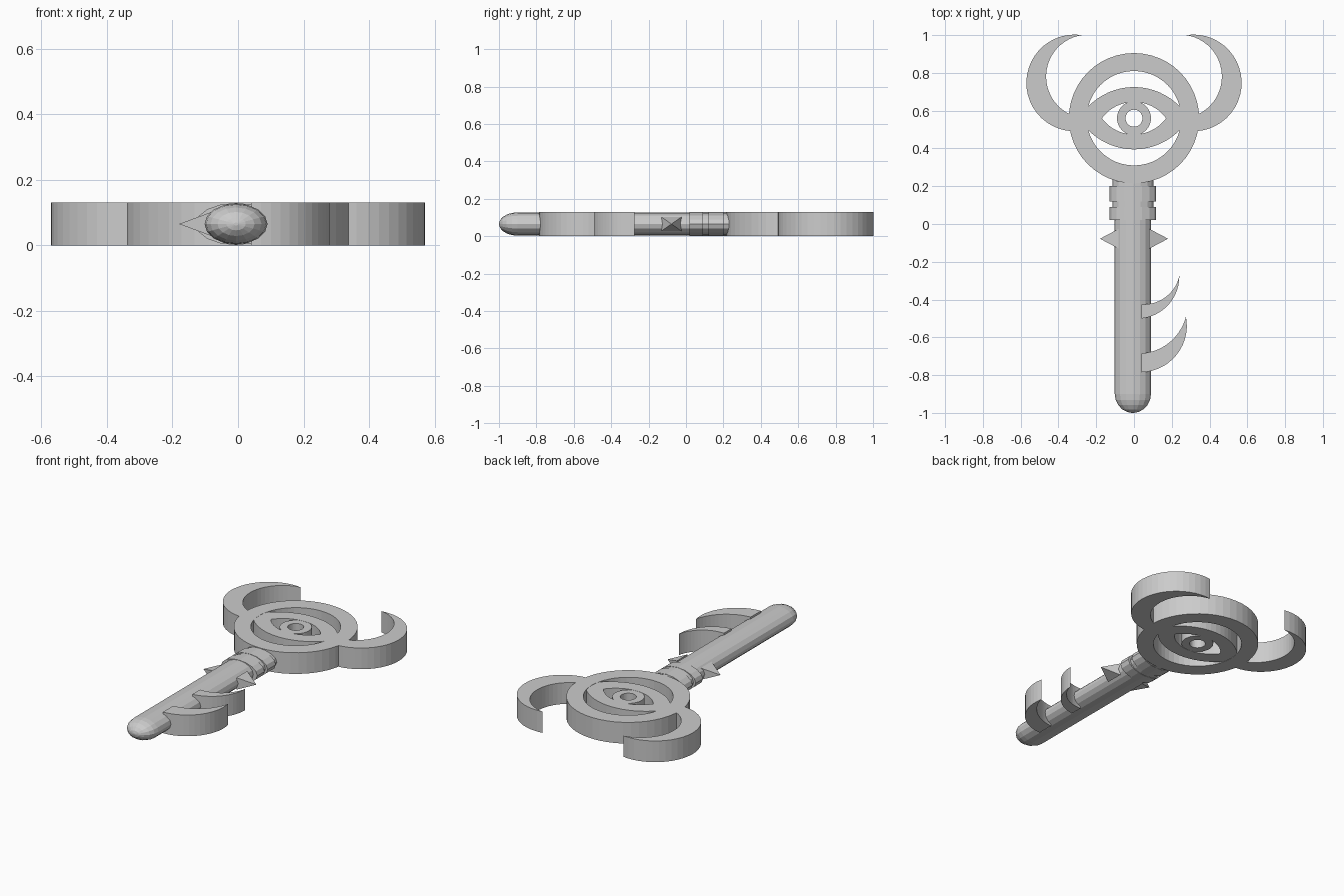
import bpy, bmesh, math
from mathutils import Vector

if "Cube" in bpy.data.objects:
    bpy.data.objects.remove(bpy.data.objects["Cube"])

H = 0.13      # thickness of the flat parts
EYE = 0.56    # y of the bow centre


def finish(name, bm):
    bmesh.ops.remove_doubles(bm, verts=bm.verts, dist=1e-5)
    bmesh.ops.recalc_face_normals(bm, faces=bm.faces)
    me = bpy.data.meshes.new(name)
    bm.to_mesh(me)
    bm.free()
    ob = bpy.data.objects.new(name, me)
    bpy.context.collection.objects.link(ob)
    return ob


def circle(r, n):
    return [(r * math.cos(2 * math.pi * i / n), EYE + r * math.sin(2 * math.pi * i / n))
            for i in range(n)]


def arc(p0, pm, p1, n):
    """Points on the circular arc from p0 through pm to p1."""
    (ax, ay), (bx, by), (cx, cy) = p0, pm, p1
    d = 2 * (ax * (by - cy) + bx * (cy - ay) + cx * (ay - by))
    a, b, c = ax * ax + ay * ay, bx * bx + by * by, cx * cx + cy * cy
    ux = (a * (by - cy) + b * (cy - ay) + c * (ay - by)) / d
    uy = (a * (cx - bx) + b * (ax - cx) + c * (bx - ax)) / d
    r = math.hypot(ax - ux, ay - uy)
    t0, tm, t1 = (math.atan2(y - uy, x - ux) for x, y in (p0, pm, p1))
    sweep = (t1 - t0) % (2 * math.pi)
    if (tm - t0) % (2 * math.pi) > sweep:
        sweep -= 2 * math.pi
    return [(ux + r * math.cos(t0 + sweep * i / n), uy + r * math.sin(t0 + sweep * i / n))
            for i in range(n + 1)]


def lens(w, h, n):
    top = arc((-w, EYE), (0, EYE + h), (w, EYE), n)
    low = arc((w, EYE), (0, EYE - h), (-w, EYE), n)
    return top[:-1] + low[:-1]


def band(name, outer, inner, closed, inset=0.0):
    """Flat slab filling the space between two outlines of equal length."""
    bm = bmesh.new()
    rows = [[bm.verts.new((x, y, z)) for x, y in pts]
            for pts, z in ((outer, inset), (outer, H - inset), (inner, H - inset), (inner, inset))]
    n = len(outer)
    for i in range(n if closed else n - 1):
        j = (i + 1) % n
        for k in range(4):
            a, b = rows[k], rows[(k + 1) % 4]
            bm.faces.new((a[i], a[j], b[j], b[i]))
    if not closed:
        bm.faces.new([r[0] for r in rows])
        bm.faces.new([r[-1] for r in rows])
        bmesh.ops.remove_doubles(bm, verts=bm.verts, dist=1e-5)
        bmesh.ops.dissolve_degenerate(bm, edges=bm.edges, dist=1e-5)
        thin = [f for f in bm.faces if f.calc_area() < 1e-9]
        bmesh.ops.delete(bm, geom=thin, context='FACES_ONLY')
    return finish(name, bm)


def lathe(name, profile, squash, sides=16):
    """Oval body along y from (y, half width) pairs."""
    bm = bmesh.new()
    rings = []
    for y, r in profile:
        rings.append([bm.verts.new((-0.006 + r * math.cos(2 * math.pi * i / sides), y,
                                    H / 2 + squash * r * math.sin(2 * math.pi * i / sides)))
                      for i in range(sides)])
    for a, b in zip(rings, rings[1:]):
        for i in range(sides):
            j = (i + 1) % sides
            bm.faces.new((a[i], a[j], b[j], b[i]))
    bm.faces.new(rings[0])
    bm.faces.new(rings[-1])
    return finish(name, bm)


# Bow: ring, eye outline and iris
band("bow_ring", circle(0.345, 48), circle(0.25, 48), True)
band("eye_outline", lens(0.29, 0.165, 20), lens(0.17, 0.086, 20), True, 0.001)
band("iris", circle(0.09, 32), circle(0.045, 32), True, 0.002)

# Horns on both sides of the bow
for side, s in (("left", 1), ("right", -1)):
    out = arc((-0.275, 1), (-0.57, 0.745), (-0.29, 0.492), 24)
    inn = arc((-0.275, 1), (-0.465, 0.775), (-0.295, 0.565), 24)
    band(side + "_horn", [(s * x, y) for x, y in out], [(s * x, y) for x, y in inn], False)

# Shaft with a rounded tip
R = 0.096
dome = [(-0.9 - 0.1 * math.cos(t), R * math.sin(t))
        for t in (math.radians(a) for a in (4, 18, 36, 54, 72, 90))]
lathe("shaft", dome + [(0.24, R)], 0.65)

# Collars and the neck between them
lathe("neck", [(0.03, 0.108), (0.235, 0.108)], 0.583)
for i, (y0, y1) in enumerate(((0.02, 0.09), (0.12, 0.2))):
    lathe("collar_%d" % (i + 1), [(y0, 0.123), (y1, 0.123)], 0.522)

# Pyramid spikes
for side, s in (("left", -1), ("right", 1)):
    bm = bmesh.new()
    base = [bm.verts.new((s * 0.08, -0.078 + dy, H / 2 + dz))
            for dy, dz in ((-0.053, -0.037), (0.053, -0.037), (0.053, 0.037), (-0.053, 0.037))]
    tip = bm.verts.new((s * 0.18, -0.078, H / 2))
    bm.faces.new(base)
    for i in range(4):
        bm.faces.new((base[i], base[(i + 1) % 4], tip))
    finish(side + "_spike", bm)

# Curved key teeth
band("lower_tooth", arc((0.04, -0.785), (0.215, -0.705), (0.275, -0.49), 14),
     arc((0.04, -0.685), (0.19, -0.625), (0.275, -0.49), 14), False)
band("upper_tooth", arc((0.04, -0.5), (0.18, -0.43), (0.24, -0.275), 14),
     arc((0.04, -0.425), (0.17, -0.385), (0.24, -0.275), 14), False)
